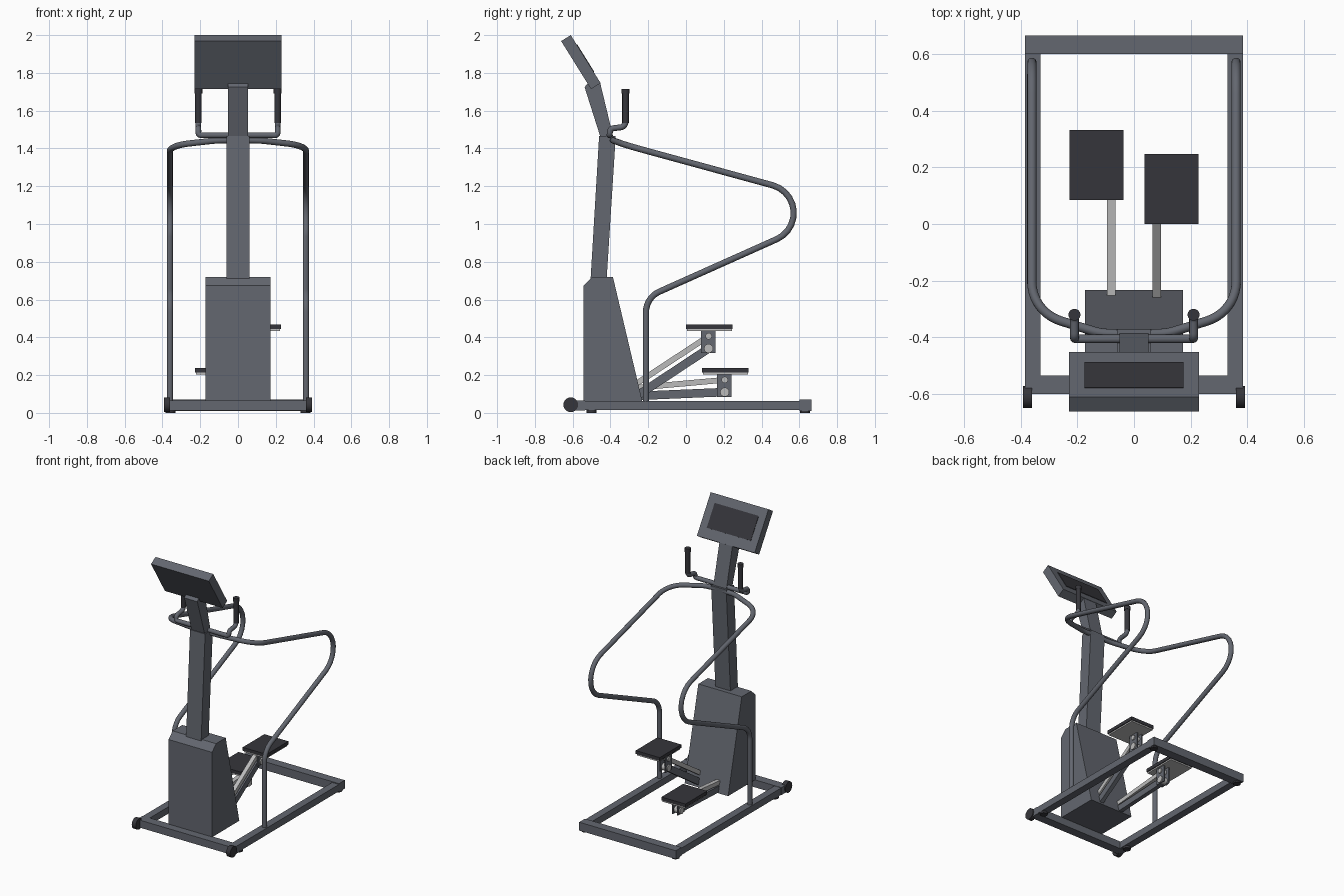
import bpy, bmesh, math
from mathutils import Vector, Matrix

if "Cube" in bpy.data.objects:
    bpy.data.objects.remove(bpy.data.objects["Cube"])


def material(name, rgb):
    m = bpy.data.materials.new(name)
    m.diffuse_color = (*rgb, 1)
    m.use_nodes = True
    m.node_tree.nodes["Principled BSDF"].inputs["Base Color"].default_value = m.diffuse_color
    return m


GREY = material("frame grey", (0.125, 0.135, 0.16))
DARK = material("dark rubber", (0.036, 0.036, 0.043))
STEEL = material("light steel", (0.50, 0.50, 0.50))


def finish(name, bm, mat, smooth=False):
    bmesh.ops.recalc_face_normals(bm, faces=bm.faces)
    me = bpy.data.meshes.new(name)
    bm.to_mesh(me)
    bm.free()
    me.materials.append(mat)
    ob = bpy.data.objects.new(name, me)
    bpy.context.collection.objects.link(ob)
    if smooth:
        bpy.ops.object.select_all(action='DESELECT')
        ob.select_set(True)
        bpy.context.view_layer.objects.active = ob
        bpy.ops.object.shade_smooth_by_angle(angle=math.radians(40))
    return ob


def box(name, x, y, z, mat):
    """Box from (min, max) ranges."""
    bm = bmesh.new()
    size = [r[1] - r[0] for r in (x, y, z)]
    mid = [(r[1] + r[0]) / 2 for r in (x, y, z)]
    bmesh.ops.create_cube(bm, size=1, matrix=Matrix.Translation(mid) @ Matrix.Diagonal((*size, 1)))
    return finish(name, bm, mat)


def side_profile(name, pts, x0, x1, mat):
    """Extrude a (y, z) outline across x."""
    bm = bmesh.new()
    f = bm.faces.new([bm.verts.new((x0, y, z)) for y, z in pts])
    r = bmesh.ops.extrude_face_region(bm, geom=[f])
    bmesh.ops.translate(bm, vec=(x1 - x0, 0, 0),
                        verts=[v for v in r["geom"] if isinstance(v, bmesh.types.BMVert)])
    return finish(name, bm, mat)


def cylinder(name, a, b, r, mat, seg=24):
    a, b = Vector(a), Vector(b)
    d = b - a
    rot = d.to_track_quat('Z', 'Y').to_matrix().to_4x4()
    bm = bmesh.new()
    bmesh.ops.create_cone(bm, cap_ends=True, segments=seg, radius1=r, radius2=r, depth=d.length,
                          matrix=Matrix.Translation((a + b) / 2) @ rot)
    return finish(name, bm, mat, True)


def bar(name, a, b, width, x0, x1, mat):
    """Flat bar between two (y, z) points."""
    a, b = Vector(a), Vector(b)
    d = (b - a).normalized()
    n = Vector((-d.y, d.x)) * width / 2
    return side_profile(name, [a - n, b - n, b + n, a + n], x0, x1, mat)


def rounded(points, steps=10):
    """Polyline of (point, corner radius) with arcs at the corners."""
    out = []
    for i, (p, r) in enumerate(points):
        p = Vector(p)
        if r == 0:
            out.append(p)
            continue
        u = (Vector(points[i - 1][0]) - p).normalized()
        v = (Vector(points[i + 1][0]) - p).normalized()
        half = u.angle(v) / 2
        c = p + (u + v).normalized() * r / math.sin(half)
        s, e = p + u * r / math.tan(half) - c, p + v * r / math.tan(half) - c
        ang = s.angle(e)
        for k in range(steps + 1):
            t = k / steps
            out.append(c + (s * math.sin((1 - t) * ang) + e * math.sin(t * ang)) / math.sin(ang))
    return out


def tube(name, path, r, mat, seg=14):
    """Sweep a circle along a path."""
    bm = bmesh.new()
    rings = []
    n = None
    for i, p in enumerate(path):
        t = (path[min(i + 1, len(path) - 1)] - path[max(i - 1, 0)]).normalized()
        n = t.orthogonal() if n is None else n - t * n.dot(t)
        n.normalize()
        b = t.cross(n)
        rings.append([bm.verts.new(p + r * (n * math.cos(a) + b * math.sin(a)))
                      for a in (2 * math.pi * k / seg for k in range(seg))])
    for q, w in zip(rings, rings[1:]):
        for k in range(seg):
            bm.faces.new((q[k], q[(k + 1) % seg], w[(k + 1) % seg], w[k]))
    bm.faces.new(rings[0])
    bm.faces.new(rings[-1])
    return finish(name, bm, mat, True)


def mirrored(half):
    """Right half path plus its left mirror; the last point lies on x = 0."""
    return half + [Vector((-p.x, p.y, p.z)) for p in reversed(half[:-1])]


# Base frame, feet and transport wheels
box("rear_crossbar", (-0.385, 0.385), (0.60, 0.665), (0.01, 0.07), GREY)
box("front_crossbar", (-0.385, 0.385), (-0.60, -0.535), (0.012, 0.066), GREY)
for s, side in ((1, "right"), (-1, "left")):
    box(side + "_rail", sorted((s * 0.33, s * 0.384)), (-0.54, 0.605), (0.015, 0.064), GREY)
    for y, end in ((-0.50, "front"), (0.63, "rear")):
        cylinder(f"{side}_{end}_foot", (s * 0.358, y, 0), (s * 0.358, y, 0.02), 0.026, DARK)
    cylinder(side + "_wheel", (s * 0.36, -0.61, 0.043), (s * 0.392, -0.61, 0.043), 0.039, DARK)

# Housing, post and neck
side_profile("housing", [(-0.542, 0.064), (-0.542, 0.675), (-0.497, 0.72), (-0.387, 0.72),
                         (-0.232, 0.064)], -0.173, 0.173, GREY)
side_profile("post", [(-0.505, 0.71), (-0.42, 0.71), (-0.372, 1.465), (-0.46, 1.465)],
             -0.06, 0.06, GREY)
side_profile("neck", [(-0.453, 1.46), (-0.385, 1.46), (-0.455, 1.75), (-0.52, 1.745), (-0.537, 1.725)],
             -0.052, 0.052, GREY)

# Console with a thin screen plate on its sloped rear face
low, high = Vector((-0.452, 1.746)), Vector((-0.61, 2.0))
out = Vector((high.y - low.y, low.x - high.x)).normalized()
side_profile("console", [low, high, high - out * 0.06, low - out * 0.06], -0.23, 0.23, GREY)
a, b = low.lerp(high, 0.23), low.lerp(high, 0.80)
side_profile("screen", [a - out * 0.002, b - out * 0.002, b + out * 0.003, a + out * 0.003],
             -0.175, 0.175, DARK)

# Long bent handrail
rail = rounded([((0.36, -0.212, 0.05), 0), ((0.36, -0.212, 0.61), 0.12), ((0.36, 0.868, 1.093), 0.152),
                ((0.36, -0.31, 1.415), 0.15), ((0.12, -0.385, 1.442), 0.2), ((0, -0.39, 1.445), 0)])
tube("handrail", mirrored(rail), 0.0165, GREY)

# Front handlebar with upright grips
handle = rounded([((0.21, -0.32, 1.56), 0), ((0.21, -0.32, 1.515), 0.03), ((0.21, -0.40, 1.505), 0.02),
                  ((0.21, -0.405, 1.47), 0.015), ((0, -0.405, 1.47), 0)], 6)
tube("handlebar", mirrored(handle), 0.0155, GREY)
for s, side in ((1, "right"), (-1, "left")):
    cylinder(side + "_grip", (s * 0.21, -0.32, 1.535), (s * 0.21, -0.32, 1.70), 0.0175, DARK)
    cylinder(side + "_grip_cap", (s * 0.21, -0.32, 1.69), (s * 0.21, -0.32, 1.715), 0.021, DARK)

# Stepping pedals: pad, plate, bracket, arm, link rod and pivots
for side, s, y, z in (("right", 1, 0.0, 0.468), ("left", -1, 0.085, 0.237)):
    xs = sorted((s * 0.037, s * 0.228))
    inner = (xs[0] + 0.006, xs[1] - 0.006)
    box(side + "_pedal_pad", xs, (y, y + 0.247), (z - 0.024, z), DARK)
    box(side + "_pedal_plate", inner, (y + 0.004, y + 0.243), (z - 0.034, z - 0.023), STEEL)
    for k, x in enumerate((0.06, 0.1)):
        box(f"{side}_bracket_{k}", sorted((s * (x - 0.004), s * (x + 0.004))),
            (y + 0.08, y + 0.155), (z - 0.152, z - 0.03), GREY)
    ends = sorted((s * 0.065, s * 0.095))
    pivot = y + 0.12
    high_start = (-0.27, 0.15) if s > 0 else (-0.27, 0.132)
    low_start = (-0.26, 0.09)
    bar(side + "_link_rod", high_start, (pivot, z - 0.062), 0.03, *ends, STEEL)
    bar(side + "_arm", low_start, (pivot, z - 0.127), 0.045, *ends, GREY)
    for name, dz, r in (("upper", 0.062, 0.017), ("lower", 0.127, 0.024)):
        cylinder(f"{side}_{name}_pivot", (s * 0.048, pivot, z - dz), (s * 0.112, pivot, z - dz), r, STEEL)
